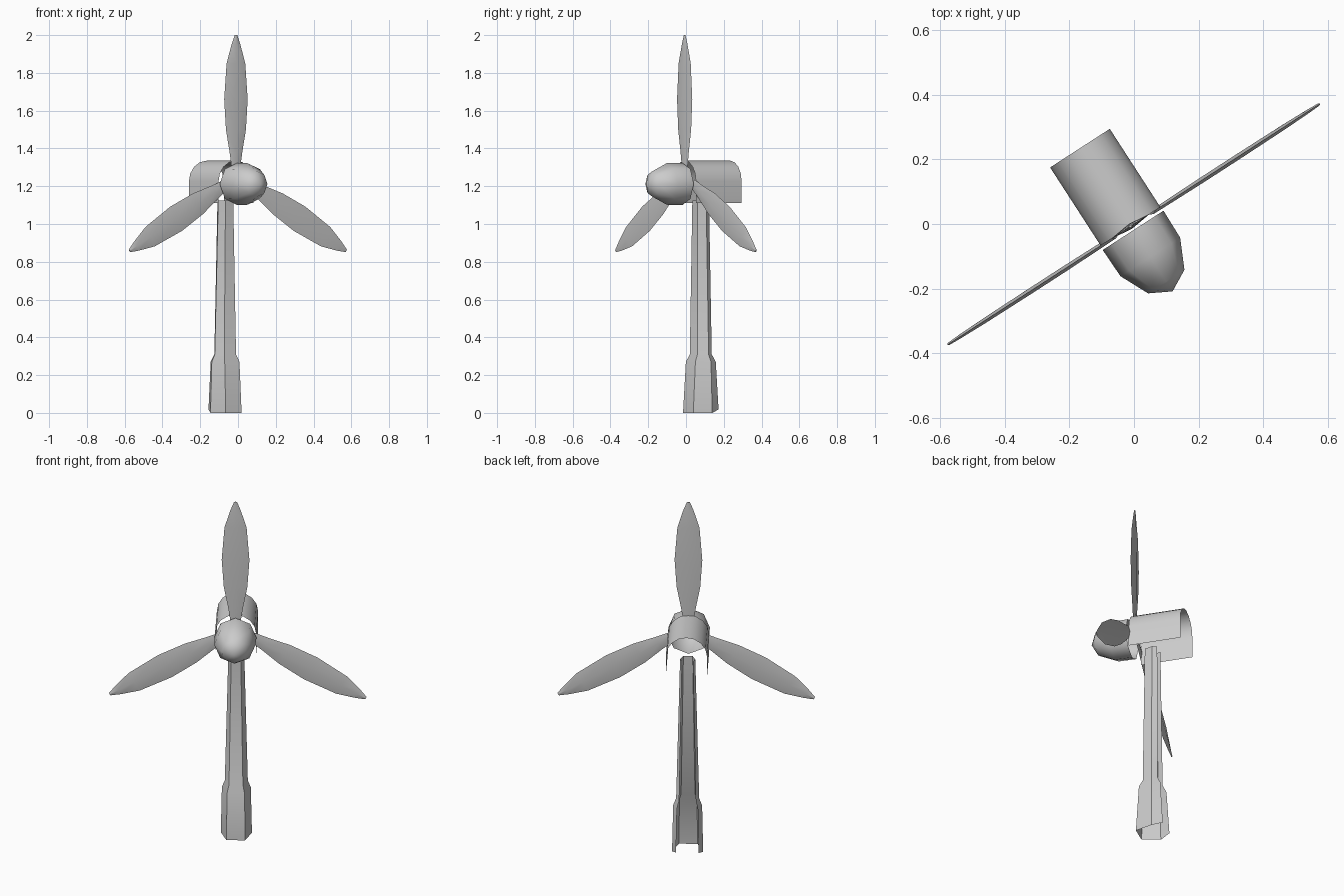
import bpy, bmesh, math
from mathutils import Matrix, Vector

if "Cube" in bpy.data.objects:
    bpy.data.objects.remove(bpy.data.objects["Cube"])

YAW = Matrix.Rotation(math.radians(32.9), 4, 'Z')   # whole turbine is turned
AX = -0.013                                         # sideways offset of the axis


def loft(name, rings, closed=True, cap=False, angle=40, mat=Matrix()):
    """Skin a list of equal-length point rings; a one-point ring makes a fan."""
    bm = bmesh.new()
    vs = [[bm.verts.new(p) for p in r] for r in rings]
    for a, b in zip(vs, vs[1:]):
        n = len(a)
        for i in range(n if closed else n - 1):
            j = (i + 1) % n
            if len(b) == 1:
                bm.faces.new((a[i], a[j], b[0]))
            else:
                bm.faces.new((a[i], a[j], b[j], b[i]))
    if cap:
        bm.faces.new(vs[0])
        bm.faces.new(vs[-1])
    bmesh.ops.recalc_face_normals(bm, faces=bm.faces)
    me = bpy.data.meshes.new(name)
    bm.transform(YAW @ mat)
    bm.to_mesh(me)
    bm.free()
    ob = bpy.data.objects.new(name, me)
    bpy.context.collection.objects.link(ob)
    bpy.ops.object.select_all(action='DESELECT')
    ob.select_set(True)
    bpy.context.view_layer.objects.active = ob
    bpy.ops.object.shade_smooth_by_angle(angle=math.radians(angle))
    return ob


# Tower: six-sided tapered shell, rear face left open
plan = [(-.06, .075), (-.083, .02), (-.05, -.078),
        (.05, -.078), (.083, .02), (.06, .075)]
levels = [(0, 1, 1), (.27, .93, .8), (.31, .74, .56), (1.125, .49, .46)]
rings = []
for z, su, sd in levels:
    rings.append([(AX + x * su, .10 + y * sd,
                   .018 if z == 0 and y > .05 else z) for x, y in plan])
loft("tower", rings, closed=False)

# Nacelle: arched hood, open below and at both ends
R, ZC = .11, 1.225
arch = [(-R, 1.11)]
for i in range(9):
    a = math.pi - math.pi * i / 8
    arch.append((R * math.cos(a), ZC + R * math.sin(a)))
arch.append((R, 1.11))
loft("nacelle_hood", [[(AX + x, y, z) for x, z in arch] for y in (0, .288)],
     closed=False)

# Spinner: eight-sided nose, open at the back
nose = [(-.015, .112), (-.113, .11), (-.204, .067)]
rings = [[(AX + r * math.cos(k * math.pi / 4), y,
           1.212 + r * math.sin(k * math.pi / 4)) for k in range(8)]
         for y, r in nose]
loft("spinner", rings + [[(AX, -.24, 1.212)]], angle=60)

# Blades: flat lens section, drawn downward from the tip
outline = [(0, .008, .004), (.05, .028, .006), (.15, .059, .008),
           (.34, .074, .009), (.5, .063, .009), (.62, .04, .008),
           (.71, .026, .007)]
section = [[(-w, 0, -t), (0, -h, -t), (w, 0, -t), (0, h, -t)]
           for t, w, h in outline]
for name, tip, turn in (("blade_top", (AX, 0, 2.0), 0),
                        ("blade_right", (.682, 0, .858), 120),
                        ("blade_left", (-.684, 0, .858), -120)):
    place = Matrix.Translation(Vector(tip)) @ Matrix.Rotation(
        math.radians(turn), 4, 'Y')
    loft(name, section, cap=True, angle=30, mat=place)
